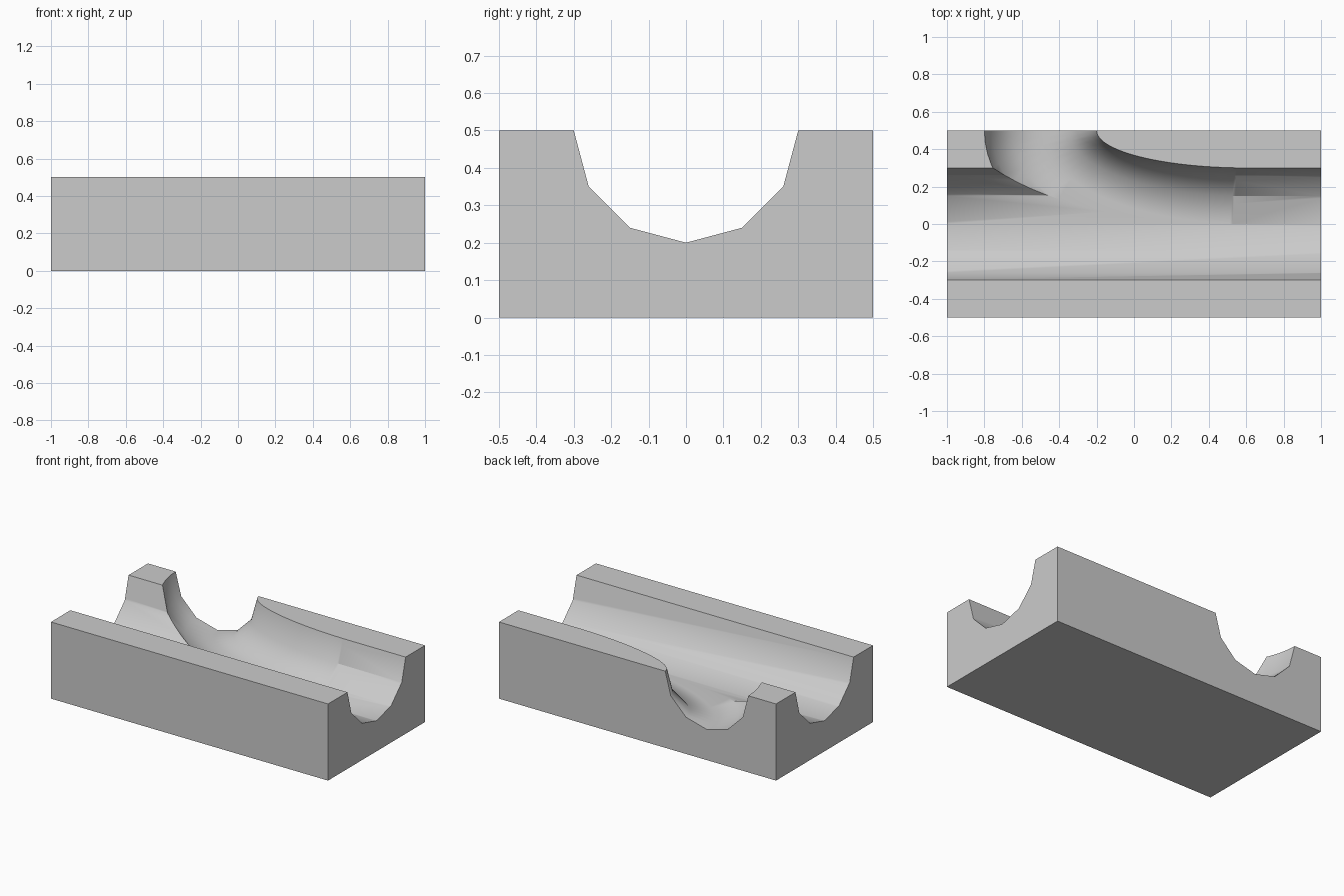
import bpy, bmesh
from math import sin, cos, pi

if "Cube" in bpy.data.objects:
    bpy.data.objects.remove(bpy.data.objects["Cube"])

# Half-round groove profile (offset from the centre line, height); runs past the block top
HALF = [(0.34, 0.65), (0.30, 0.50), (0.26, 0.35), (0.15, 0.24)]
PROFILE = HALF + [(0, 0.20)] + [(-r, z) for r, z in reversed(HALF)]


def loft(name, rings):
    """Closed solid skinned through a list of rings."""
    bm = bmesh.new()
    loops = [[bm.verts.new(p) for p in ring] for ring in rings]
    n = len(loops[0])
    for a, b in zip(loops, loops[1:]):
        for i in range(n):
            j = (i + 1) % n
            bm.faces.new((a[i], a[j], b[j], b[i]))
    bm.faces.new(loops[0])
    bm.faces.new(loops[-1])
    # ruled quads are twisted, so triangulate for a robust cut
    bmesh.ops.triangulate(bm, faces=bm.faces[:])
    bmesh.ops.recalc_face_normals(bm, faces=bm.faces[:])
    mesh = bpy.data.meshes.new(name)
    bm.to_mesh(mesh)
    bm.free()
    ob = bpy.data.objects.new(name, mesh)
    bpy.context.collection.objects.link(ob)
    ob.hide_render = True
    return ob


# Block
bpy.ops.mesh.primitive_cube_add(size=1, location=(0, 0, 0.25))
block = bpy.context.object
block.name = "track_block"
block.scale = (2, 1, 0.5)
bpy.ops.object.transform_apply(location=True, scale=True)

# Straight groove along the length
straight = loft("straight_groove_cutter",
                [[(x, r, z) for r, z in PROFILE] for x in (-1.2, 1.2)])

# Branch groove: quarter-ellipse sweep from the straight groove to the back
STEPS = 20
rings = [[(0.6, -r * 0.99, z + 0.002) for r, z in PROFILE]]
for k in range(1, STEPS + 1):
    t = k / STEPS * pi / 2
    rings.append([(0.6 - (1.1 + r) * sin(t), 0.5 - (0.5 + r) * cos(t), z)
                  for r, z in PROFILE])
rings.append([(-0.5 - r, 0.7, z) for r, z in PROFILE])
branch = loft("branch_groove_cutter", rings)

# Carve both grooves
bpy.context.view_layer.objects.active = block
for cutter in (straight, branch):
    mod = block.modifiers.new("carve", 'BOOLEAN')
    mod.operation = 'DIFFERENCE'
    mod.solver = 'EXACT'
    mod.object = cutter
    bpy.ops.object.modifier_apply(modifier=mod.name)
    bpy.data.objects.remove(cutter)

# Smooth grooves, crisp block edges
block.select_set(True)
bpy.ops.object.shade_smooth_by_angle(angle=0.7)
